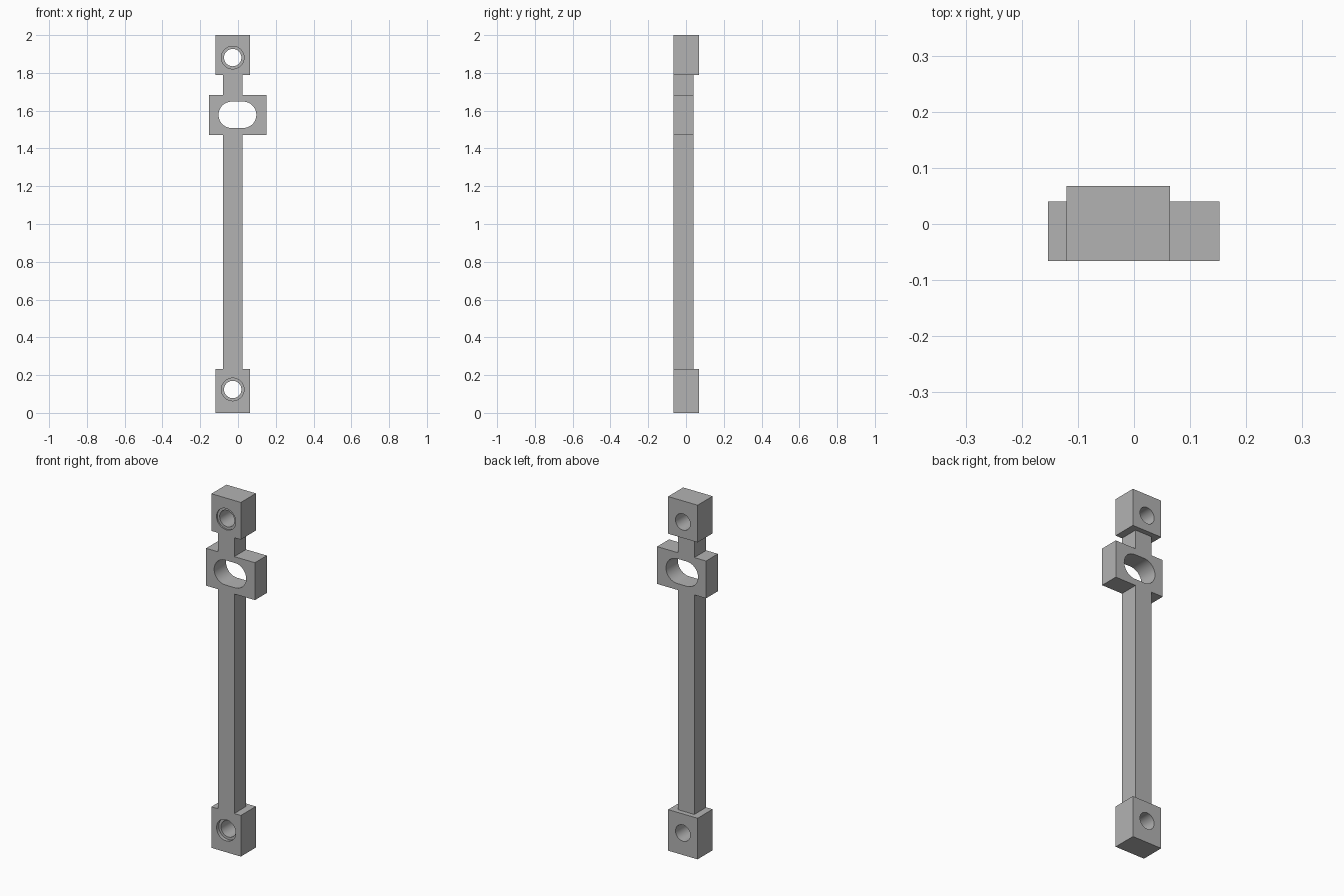
import bpy, bmesh, math

cube = bpy.data.objects.get("Cube")
if cube:
    bpy.data.objects.remove(cube, do_unlink=True)

FRONT, SHAFT_BACK, BACK = -0.066, 0.04, 0.068
AXIS = -0.028          # x of the shaft and bolt holes
LOW, HIGH = 0.232, 1.79  # inner edges of the end blocks

grey = bpy.data.materials.new("plain grey")
grey.use_nodes = True
grey.diffuse_color = (0.45, 0.45, 0.45, 1)
grey.node_tree.nodes["Principled BSDF"].inputs["Base Color"].default_value = (0.45, 0.45, 0.45, 1)


def extrude_profile(name, points, y0, y1):
    """Extrude an x-z outline between two depths."""
    bm = bmesh.new()
    face = bm.faces.new([bm.verts.new((x, y0, z)) for x, z in points])
    out = bmesh.ops.extrude_face_region(bm, geom=[face])
    moved = [v for v in out["geom"] if isinstance(v, bmesh.types.BMVert)]
    bmesh.ops.translate(bm, verts=moved, vec=(0, y1 - y0, 0))
    bmesh.ops.recalc_face_normals(bm, faces=bm.faces)
    mesh = bpy.data.meshes.new(name)
    bm.to_mesh(mesh)
    bm.free()
    mesh.materials.append(grey)
    obj = bpy.data.objects.new(name, mesh)
    bpy.context.collection.objects.link(obj)
    return obj


def slot(x, z, radius, half=0.0, steps=24):
    """Outline of a circle, or of a rounded slot stretched along x."""
    pts = []
    for side, start in ((1, -math.pi / 2), (-1, math.pi / 2)):
        count = steps + 1 if half else steps
        for i in range(count):
            a = start + math.pi * i / steps
            pts.append((x + side * half + radius * math.cos(a), z + radius * math.sin(a)))
    return pts


# Body outline: end blocks, shaft and wide slotted block, listed bottom to top
sections = [(-0.12, 0.064, 0, LOW), (-0.08, 0.023, LOW, 1.472),
            (-0.153, 0.152, 1.472, 1.683), (-0.08, 0.023, 1.683, HIGH),
            (-0.12, 0.064, HIGH, 2)]
right = [(x1, z) for x0, x1, z0, z1 in sections for z in (z0, z1)]
left = [(x0, z) for x0, x1, z0, z1 in sections for z in (z0, z1)]
body = extrude_profile("link_bar", right + left[::-1], FRONT, BACK)

# Cutters: recessed back of the shaft, slot, bolt holes and counterbores
recess = [(-0.3, LOW), (0.3, LOW), (0.3, HIGH), (-0.3, HIGH)]
cutters = [
    extrude_profile("back_recess_cutter", recess, SHAFT_BACK, 0.2),
    extrude_profile("slot_cutter", slot(-0.003, 1.578, 0.07, 0.03), -0.2, 0.2),
]
for label, z, depth in (("lower", 0.124, 0.02), ("upper", 1.881, 0.008)):
    cutters.append(extrude_profile(label + "_counterbore_cutter", slot(AXIS, z, 0.06), -0.2, FRONT + depth))
    cutters.append(extrude_profile(label + "_hole_cutter", slot(AXIS, z, 0.046), -0.2, 0.2))

bpy.context.view_layer.objects.active = body
body.select_set(True)
for cutter in cutters:
    cutter.hide_render = True
    mod = body.modifiers.new(cutter.name, "BOOLEAN")
    mod.operation = "DIFFERENCE"
    mod.solver = "EXACT"
    mod.object = cutter
    bpy.ops.object.modifier_apply(modifier=mod.name)
    bpy.data.objects.remove(cutter, do_unlink=True)

bpy.ops.object.shade_smooth_by_angle(angle=math.radians(30))
